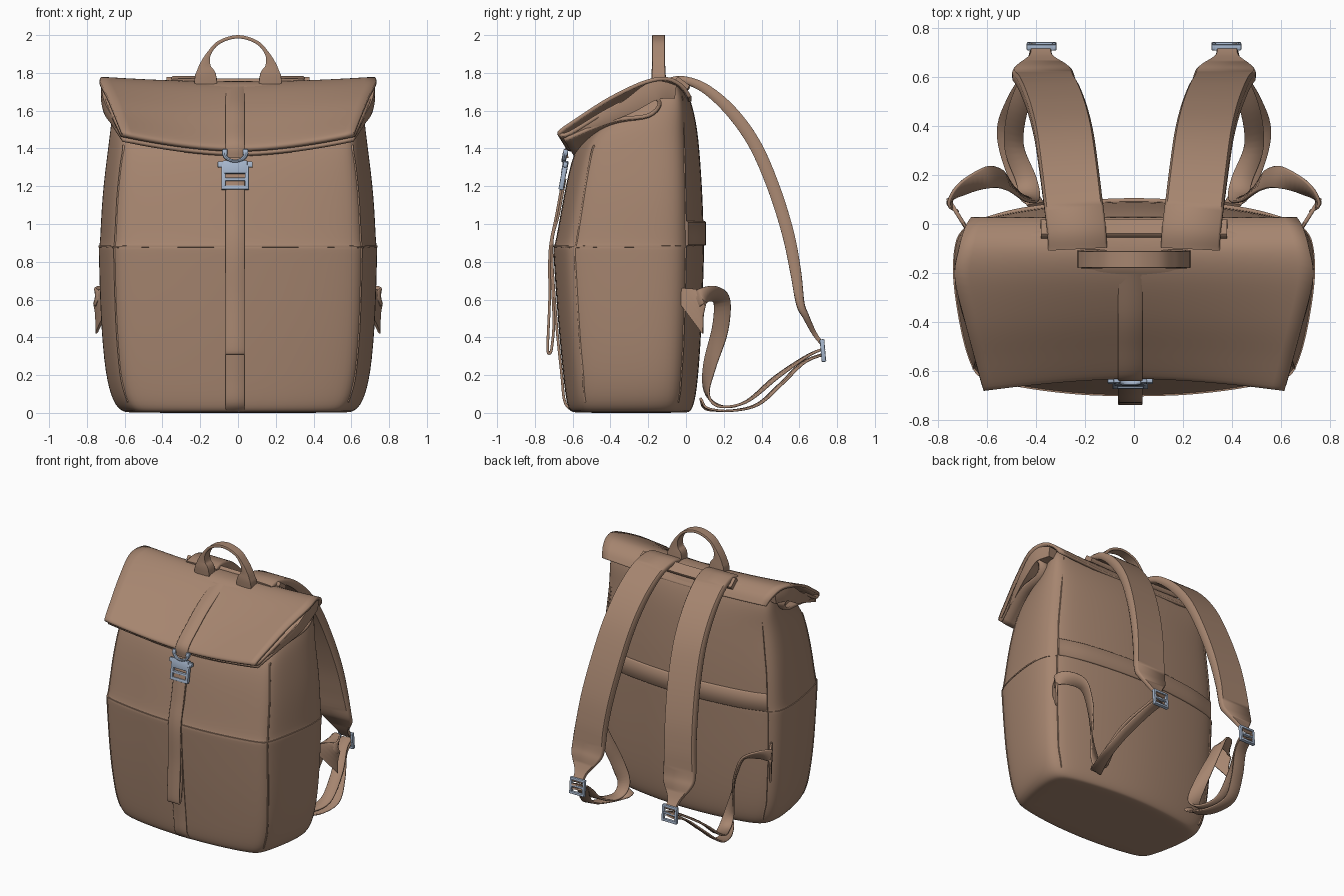
import bpy, bmesh, math
from mathutils import Vector, Matrix

if "Cube" in bpy.data.objects:
    bpy.data.objects.remove(bpy.data.objects["Cube"])


def material(name, col):
    m = bpy.data.materials.new(name)
    m.diffuse_color = (*col, 1)
    m.use_nodes = True
    m.node_tree.nodes["Principled BSDF"].inputs["Base Color"].default_value = m.diffuse_color
    return m


BROWN = material("brown_fabric", (0.38, 0.235, 0.16))
METAL = material("blue_grey_metal", (0.38, 0.47, 0.61))


def finish(name, bm, mat=BROWN, angle=40):
    bmesh.ops.recalc_face_normals(bm, faces=bm.faces)
    me = bpy.data.meshes.new(name)
    bm.to_mesh(me)
    bm.free()
    me.materials.append(mat)
    me.shade_smooth()
    me.set_sharp_from_angle(angle=math.radians(angle))
    ob = bpy.data.objects.new(name, me)
    bpy.context.collection.objects.link(ob)
    return ob


def spline(pts, n=6):
    """Catmull-Rom through tuples of any length."""
    out = []
    for i in range(len(pts) - 1):
        a, b, c, d = pts[max(i - 1, 0)], pts[i], pts[i + 1], pts[min(i + 2, len(pts) - 1)]
        for k in range(n):
            t = k / n
            out.append(tuple(0.5 * (2 * q + (r - p) * t + (2 * p - 5 * q + 4 * r - s) * t * t
                                    + (3 * q - p - 3 * r + s) * t ** 3)
                             for p, q, r, s in zip(a, b, c, d)))
    return out + [tuple(pts[-1])]


def loft(bm, rings):
    vr = [[bm.verts.new(p) for p in r] for r in rings]
    n = len(vr[0])
    for a, b in zip(vr, vr[1:]):
        for i in range(n):
            bm.faces.new((a[i], a[(i + 1) % n], b[(i + 1) % n], b[i]))
    bm.faces.new(vr[0])
    bm.faces.new(vr[-1])


SECT = [(-.5, -.25), (-.46, -.5), (.46, -.5), (.5, -.25), (.5, .25), (.46, .5), (-.46, .5), (-.5, .25)]


def ribbon(name, pts, w=0.1, t=0.014, side=(1, 0, 0), sx=1, n=6):
    """Strap along points (x,y,z[,width,thickness[,side vector]])."""
    full = []
    for p in pts:
        p = tuple(p)
        if len(p) < 5:
            p = p[:3] + (w, t)
        if len(p) < 8:
            p += tuple(side)
        full.append(p)
    sp = spline(full, n)
    P = [Vector(s[:3]) for s in sp]
    rings = []
    for i, s in enumerate(sp):
        tan = (P[min(i + 1, len(P) - 1)] - P[max(i - 1, 0)]).normalized()
        sv = Vector(s[5:8])
        sv = (sv - tan * sv.dot(tan)).normalized()
        nv = tan.cross(sv)
        ring = [P[i] + sv * a * s[3] + nv * b * s[4] for a, b in SECT]
        rings.append([(v.x * sx, v.y, v.z) for v in ring])
    bm = bmesh.new()
    loft(bm, rings)
    return finish(name, bm, angle=50)


def bars(name, boxes, M, mat=METAL):
    """Bevelled boxes (cx,cy,cz,sx,sy,sz) joined in one part."""
    bm = bmesh.new()
    for cx, cy, cz, a, b, c in boxes:
        bmesh.ops.create_cube(bm, size=1, matrix=M @ Matrix.Translation((cx, cy, cz)) @ Matrix.Diagonal((a, b, c, 1)))
    bmesh.ops.bevel(bm, geom=bm.edges[:], offset=0.005, segments=2, affect='EDGES', profile=0.5)
    return finish(name, bm, mat)


# Body: lofted sections (z, half width, front y, back y); step at 0.88 is the pocket edge
HALF = [(0, 0), (.3, .008), (.6, .042), (.82, .085), (.895, .135), (.95, .32), (1, .6),
        (.99, .8), (.91, .89), (.65, .945), (.32, .985), (0, 1)]
SECTIONS = [(0, .57, -.575, .005), (.004, .615, -.615, .025), (.05, .665, -.635, .05), (.2, .708, -.652, .07),
            (.5, .733, -.682, .089), (.86, .742, -.705, .1), (.881, .742, -.705, .1), (.886, .735, -.694, .099),
            (1.15, .725, -.65, .092), (1.4, .692, -.595, .074), (1.5, .68, -.52, .062), (1.58, .67, -.39, .047),
            (1.66, .66, -.28, .025), (1.73, .63, -.21, -.01), (1.757, .59, -.15, -.05)]


def surf(z, k, sx=1):
    for a, b in zip(SECTIONS, SECTIONS[1:]):
        if z <= b[0]:
            break
    t = (z - a[0]) / (b[0] - a[0])
    _, hw, yf, yb = [p + (q - p) * t for p, q in zip(a, b)]
    fx, fy = HALF[k]
    return Vector((sx * hw * fx, yf + (yb - yf) * fy, z))


N = len(HALF)
bm = bmesh.new()
loft(bm, [[surf(s[0], k) for k in range(N)] + [surf(s[0], k, -1) for k in range(N - 2, 0, -1)] for s in SECTIONS])
body = finish("bag_body", bm, angle=180)
sub = body.modifiers.new("smooth", 'SUBSURF')
sub.levels = sub.render_levels = 2
smooth_body = body.evaluated_get(bpy.context.evaluated_depsgraph_get())


def skin(z, k, sx=1):
    """Point on the smoothed body."""
    return smooth_body.closest_point_on_mesh(surf(z, k, sx))[1]


# Thin seams along the vertical corners, and the pocket edge
for sx, label in ((1, "right"), (-1, "left")):
    for part, k, top in (("front", 4, 1.42), ("back", 8, 1.68)):
        zs = (.05, .12, .2, .35, .5, .7, .86, .9, 1.0, 1.15, 1.3, 1.4, top)
        ribbon(f"{label}_{part}_seam", [skin(z, k, sx) for z in zs], w=.01, t=.008, n=3)
    ribbon(label + "_pocket_edge", [skin(.883, k, sx) for k in range(9)], w=.01, t=.01, side=(0, 0, 1))

# Rolled top flap: spiral profile (y, z, half width) stretched across x with a sag in the middle
ROLL = [(.02, 1.67, .665), (-.02, 1.728, .69), (-.1, 1.768, .715), (-.22, 1.75, .732), (-.4, 1.665, .69),
        (-.55, 1.57, .65), (-.66, 1.495, .62), (-.665, 1.475, .615), (-.61, 1.485, .625), (-.4, 1.61, .685),
        (-.22, 1.685, .72), (-.14, 1.645, .71), (-.2, 1.575, .69), (-.4, 1.545, .675), (-.645, 1.445, .61)]
bm = bmesh.new()
COLS = 24
grid = []
for y, z, hw in spline(ROLL, 5):
    row = []
    for i in range(COLS + 1):
        f = 2 * i / COLS - 1
        s = 1 - abs(f) ** 1.7
        u = min(max((-y - .1) / .57, 0), 1)
        row.append(bm.verts.new((f * hw, y + s * .05 * u, z - s * (.025 + .055 * u))))
    grid.append(row)
for a, b in zip(grid, grid[1:]):
    for i in range(COLS):
        bm.faces.new((a[i], a[i + 1], b[i + 1], b[i]))
flap = finish("roll_top_flap", bm, angle=60)
sol = flap.modifiers.new("thickness", 'SOLIDIFY')
sol.thickness = .02
sol.offset = 0

# Rounded side folds filling the ends of the roll
for sx, label in ((1, "right"), (-1, "left")):
    ribbon(label + "_side_fold", [(.66, -.06, 1.70, .07, .07), (.675, -.17, 1.705, .10, .10), (.665, -.3, 1.625, .10, .08),
                                  (.635, -.45, 1.55, .07, .05), (.60, -.6, 1.48, .03, .02)], sx=sx)

# Front closing strap: on the flap, down the front, and the loose folded end
X = -.015
ribbon("flap_strap", [(X, -.2, 1.722), (X, -.375, 1.628), (X, -.5, 1.535), (X, -.622, 1.43), (X, -.63, 1.35)])
ribbon("front_strap", [(X, -.64, 1.24), (X, -.675, 1.05), (X, -.71, .88), (X, -.688, .5), (X, -.658, .2),
                       (X, -.642, .06), (X, -.6, .012)])
ribbon("loose_strap_end", [(X, -.65, 1.24), (X, -.685, 1.05), (X, -.72, .86), (X, -.722, .6), (X, -.732, .35),
                           (X, -.722, .315), (X, -.71, .35), (X, -.7, .5), (X, -.715, .8)])

# Front buckle
M = Matrix.Translation((X, -.645, 1.28)) @ Matrix.Rotation(math.radians(-10), 4, 'X')
bars("front_buckle", [(0, 0, .02, .13, .03, .07), (-.062, 0, -.03, .022, .026, .13), (.062, 0, -.03, .022, .026, .13),
                      (0, 0, -.09, .146, .026, .022), (0, 0, -.045, .12, .026, .016),
                      (-.075, 0, .035, .036, .024, .03), (.075, 0, .035, .036, .024, .03)], M)
arc = []
for i in range(15):
    a = math.radians(180 + 180 * i / 14)
    c = Vector((math.cos(a), 0, .75 * math.sin(a)))
    arc.append([M @ (Vector((0, -.012, .095)) + c * (.058 + .012 * math.cos(b)) + Vector((0, .012 * math.sin(b), 0)))
                for b in [j * math.pi / 4 for j in range(8)]])
bm = bmesh.new()
loft(bm, arc)
finish("buckle_hook", bm, METAL)
bars("buckle_hook_ends", [(s * .055, -.01, .1, .028, .026, .03) for s in (1, -1)], M)

# Carry handle with thick padded feet
half = [(.17, -.14, 1.72, .075, .12), (.172, -.145, 1.79, .075, .11), (.174, -.145, 1.84, .07, .06),
        (.155, -.145, 1.9, .07, .024), (.10, -.145, 1.962, .07, .018), (0, -.145, 1.991, .07, .018)]
ribbon("carry_handle", half + [(-p[0],) + p[1:] for p in half[-2::-1]], side=(0, 1, 0))
ribbon("handle_base_panel", [(-.38, -.02, 1.745), (0, -.018, 1.735), (.38, -.02, 1.745)], w=.08, t=.03, side=(0, .8, -.6))

# Back band for a trolley handle
band = [skin(.95, k) for k in (8, 9, 10, 11)]
ribbon("back_band", band + [Vector((-p.x, p.y, p.z)) for p in band[-2::-1]], w=.13, t=.024, side=(0, 0, 1))

for sx, label in ((1, "right"), (-1, "left")):
    # Padded shoulder strap, tapering into webbing
    ribbon(label + "_shoulder_strap",
           [(.23, -.1, 1.755, .24, .03), (.235, -.02, 1.763, .24, .04), (.25, .1, 1.718, .24, .05),
            (.268, .24, 1.595, .24, .062), (.287, .365, 1.42, .24, .066), (.312, .465, 1.19, .24, .066),
            (.34, .54, .95, .24, .064), (.36, .58, .75, .24, .058), (.372, .605, .58, .25, .045),
            (.377, .635, .51, .22, .035), (.38, .68, .42, .10, .025), (.38, .725, .36, .085, .02)], sx=sx)
    # Adjuster buckle
    A = Matrix.Translation((.377 * sx, .725, .33)) @ Matrix.Rotation(math.radians(5), 4, 'X')
    bars(label + "_adjuster", [(-.052, 0, 0, .018, .024, .12), (.052, 0, 0, .018, .024, .12),
                               (0, 0, .05, .12, .026, .018), (0, 0, -.05, .12, .026, .018),
                               (0, 0, 0, .1, .02, .016)], A)
    # Side tab holding the lower webbing
    ribbon(label + "_side_tab", [(.695, 0, .54, .32, .016), (.72, .04, .58, .2, .016), (.748, .085, .615, .09, .016)],
           side=(0, 0, 1), sx=sx, n=3)
    # Webbing from the side tab, looping under and up to the adjuster
    ribbon(label + "_lower_webbing",
           [(.735, .06, .60, .085, .014, 0, .1, 1), (.75, .09, .62, .085, .014, 0, .1, 1),
            (.70, .145, .63, .09, .014, .2, .5, .8), (.60, .19, .59, .09, .014, .4, .8, .5),
            (.53, .18, .44, .09, .014, .4, .9, .2), (.47, .125, .25, .09, .014, .7, .7, 0),
            (.43, .11, .11, .09, .014, 1, .2, 0), (.44, .18, .035, .085, .014, 1, -.2, 0),
            (.49, .32, .06, .08, .014, 1, .1, 0), (.47, .48, .19, .08, .014, 1, .3, 0),
            (.40, .64, .30, .08, .014, 1, .1, 0), (.38, .73, .34, .08, .014, 1, 0, 0)], sx=sx)
    ribbon(label + "_webbing_end",
           [(.38, .725, .31, .08, .012), (.41, .62, .265, .08, .012), (.48, .5, .15, .08, .012),
            (.52, .38, .045, .08, .012), (.49, .24, .012, .08, .012), (.43, .12, .022, .08, .012),
            (.40, .08, .06, .08, .012)], side=(1, .2, 0), sx=sx)
